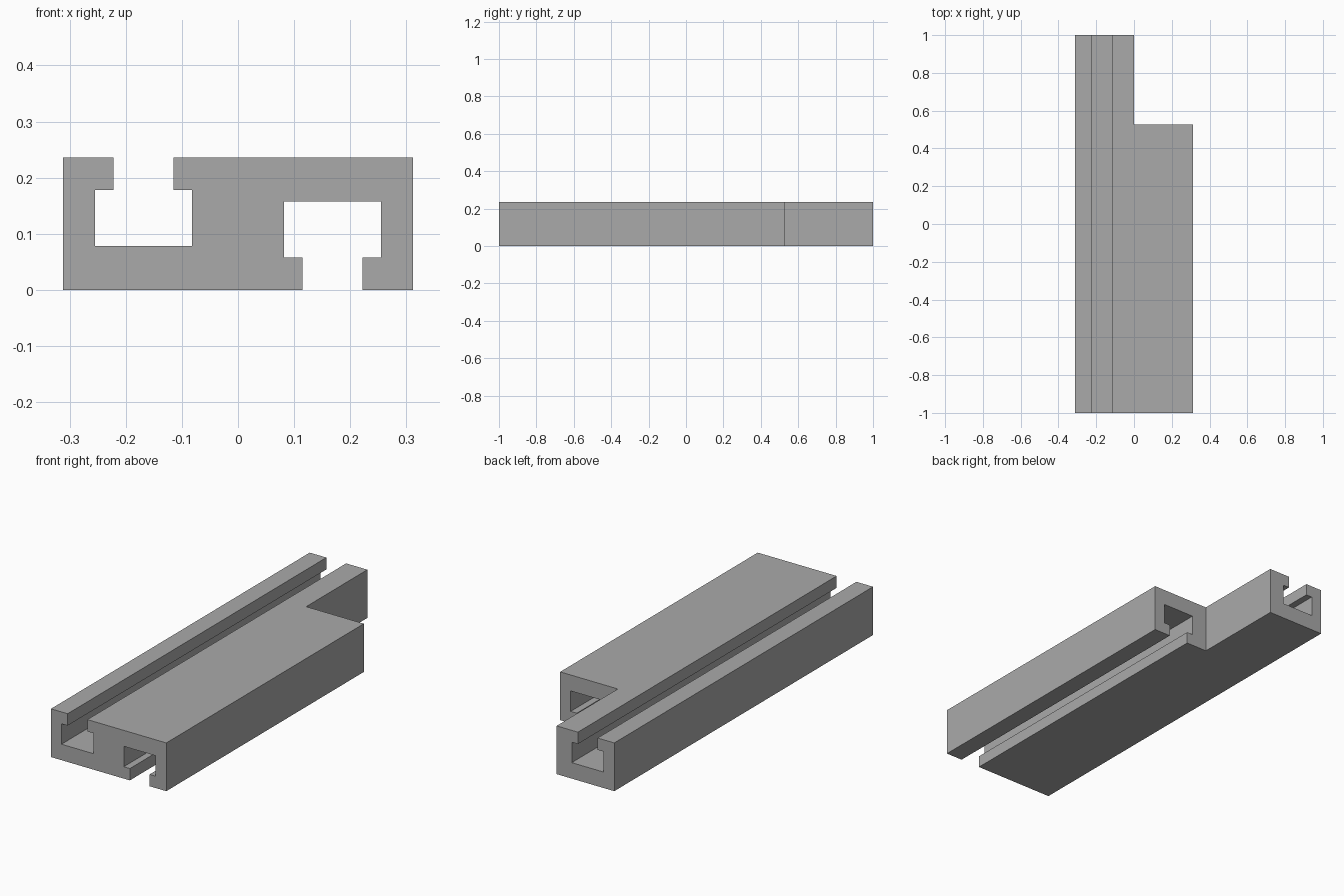
import bpy
import bmesh

if "Cube" in bpy.data.objects:
    bpy.data.objects.remove(bpy.data.objects["Cube"], do_unlink=True)

HEIGHT = 0.236
HALF_WIDTH = 0.312
HALF_LENGTH = 1.0
STEP_Y = 0.527          # where the shorter half ends

grey = bpy.data.materials.new("plain grey")
grey.use_nodes = True
colour = (0.4, 0.4, 0.4, 1.0)
grey.diffuse_color = colour
grey.node_tree.nodes["Principled BSDF"].inputs["Base Color"].default_value = colour


def extrude_profile(name, points, y0, y1):
    """Solid prism made from an x-z outline, running from y0 to y1."""
    bm = bmesh.new()
    face = bm.faces.new([bm.verts.new((x, y0, z)) for x, z in points])
    new = bmesh.ops.extrude_face_region(bm, geom=[face])["geom"]
    verts = [g for g in new if isinstance(g, bmesh.types.BMVert)]
    bmesh.ops.translate(bm, verts=verts, vec=(0, y1 - y0, 0))
    bmesh.ops.recalc_face_normals(bm, faces=bm.faces)
    mesh = bpy.data.meshes.new(name)
    bm.to_mesh(mesh)
    bm.free()
    mesh.materials.append(grey)
    obj = bpy.data.objects.new(name, mesh)
    bpy.context.collection.objects.link(obj)
    return obj


# Half outline with an upward T-slot; the other half is its half-turn copy
half = [(-0.115, HEIGHT), (-0.115, 0.178), (-0.082, 0.178), (-0.082, 0.078),
        (-0.255, 0.078), (-0.255, 0.178), (-0.222, 0.178), (-0.222, HEIGHT),
        (-HALF_WIDTH, HEIGHT), (-HALF_WIDTH, 0)]
outline = half + [(-x, HEIGHT - z) for x, z in half]
rail = extrude_profile("double_slot_rail", outline, -HALF_LENGTH, HALF_LENGTH)

# Cut the back of the downward-slotted half short
box = [(0, -0.1), (0.5, -0.1), (0.5, 0.5), (0, 0.5)]
cutter = extrude_profile("step_cutter", box, STEP_Y, HALF_LENGTH + 0.2)
cutter.hide_render = True
cut = rail.modifiers.new("step", "BOOLEAN")
cut.operation = "DIFFERENCE"
cut.solver = "EXACT"
cut.object = cutter
bpy.context.view_layer.objects.active = rail
bpy.ops.object.modifier_apply(modifier=cut.name)
bpy.data.objects.remove(cutter, do_unlink=True)
